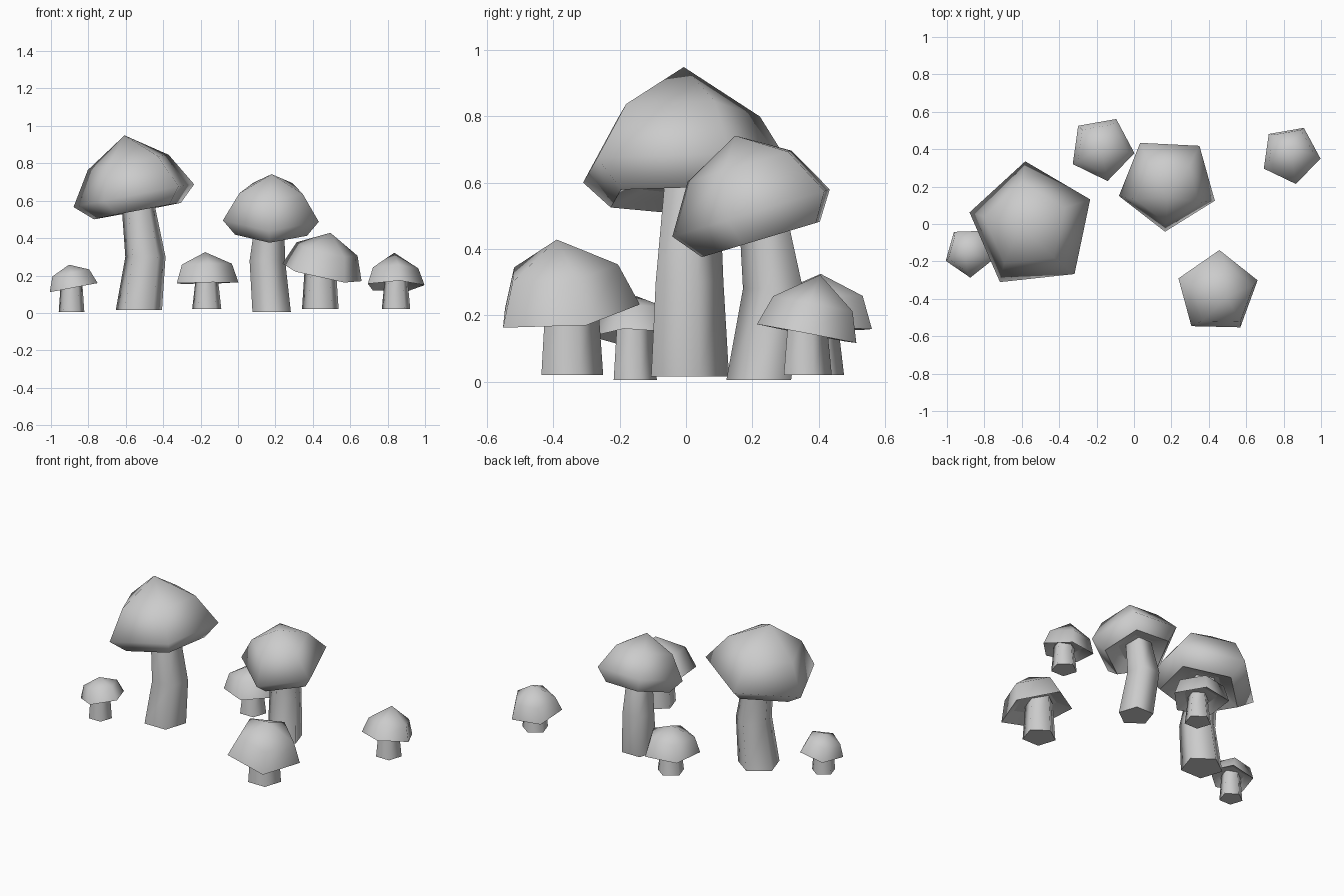
import bpy, bmesh
from math import radians, cos, sin
from mathutils import Vector

cube = bpy.data.objects.get("Cube")
if cube:
    bpy.data.objects.remove(cube)

grey = bpy.data.materials.new("soft_grey")
grey.use_nodes = True
grey.diffuse_color = (0.6, 0.6, 0.6, 1)
grey.node_tree.nodes["Principled BSDF"].inputs["Base Color"].default_value = (0.6, 0.6, 0.6, 1)

SIDES = 5


def finish(bm, name, sharp):
    """Smooth shading, with the listed rims kept sharp."""
    bmesh.ops.recalc_face_normals(bm, faces=bm.faces)
    for f in bm.faces:
        f.smooth = True
    for e in bm.edges:
        if any(e.verts[0] in r and e.verts[1] in r for r in sharp):
            e.smooth = False
    mesh = bpy.data.meshes.new(name)
    bm.to_mesh(mesh)
    bm.free()
    mesh.materials.append(grey)
    bpy.context.collection.objects.link(bpy.data.objects.new(name, mesh))


def ring(bm, centre, radius, phase, turn=None):
    pts = []
    for i in range(SIDES):
        a = radians(phase + i * 360 / SIDES)
        v = Vector((radius * cos(a), radius * sin(a), 0))
        if turn:
            v = turn @ v
        pts.append(bm.verts.new(centre + v))
    return pts


def bridge(bm, a, b):
    for i in range(SIDES):
        j = (i + 1) % SIDES
        bm.faces.new((a[i], a[j], b[j], b[i]))


def cap(name, centre, radius, phase, lean, height, profile, sharp_index):
    """Pentagonal cap: rings from the underside up to a pointed top."""
    bm = bmesh.new()
    axis = Vector((lean[0], lean[1], 1)).normalized()
    turn = Vector((0, 0, 1)).rotation_difference(axis)
    rings = [ring(bm, Vector(centre) + axis * h, radius * s, phase, turn) for s, h in profile]
    for a, b in zip(rings, rings[1:]):
        bridge(bm, a, b)
    bm.faces.new(rings[0])
    tip = bm.verts.new(Vector(centre) + axis * height)
    top = rings[-1]
    for i in range(SIDES):
        bm.faces.new((top[i], top[(i + 1) % SIDES], tip))
    finish(bm, name, [rings[0], rings[sharp_index]])


def stem(name, phase, sections):
    """Pentagonal stem through (x, y, z, radius) sections."""
    bm = bmesh.new()
    rings = [ring(bm, Vector(s[:3]), s[3], phase) for s in sections]
    for a, b in zip(rings, rings[1:]):
        bridge(bm, a, b)
    bm.faces.new(rings[0])
    bm.faces.new(rings[-1])
    finish(bm, name, [rings[0], rings[-1]])


# Tall mushrooms: caps tuck in below the widest ring
cap("tallest_cap", (-0.546, -0.01, 0.63), 0.347, 24, (-0.19, 0.01), 0.325,
    [(0.4, -0.04), (0.72, -0.085), (1, 0), (0.67, 0.18)], 1)
stem("tallest_stem", 18, [(-0.53, 0, 0.015, 0.13), (-0.495, 0, 0.3, 0.113), (-0.54, 0.01, 0.62, 0.09)])

cap("middle_cap", (0.18, 0.217, 0.515), 0.27, 51, (0, -0.3), 0.237,
    [(0.4, -0.04), (0.75, -0.085), (1, 0), (0.66, 0.145)], 1)
stem("middle_stem", 54, [(0.18, 0.23, 0.005, 0.108), (0.157, 0.272, 0.28, 0.1), (0.17, 0.24, 0.5, 0.08)])

# Short mushrooms: open-rimmed caps on straight tapered stems
# name, cap centre, radius, phase, lean, height, shoulder scale and height, stem base, stem radii
SHORT = [
    ("front", (0.446, -0.366, 0.21), 0.228, 16, (0.22, -0.11), 0.225, 0.77, 0.13, (0.44, -0.353, 0.02), 0.103, 0.086),
    ("back", (-0.172, 0.403, 0.16), 0.176, 64, (-0.02, 0.02), 0.165, 0.81, 0.1, (-0.167, 0.395, 0.02), 0.082, 0.06),
    ("outer", (0.837, 0.371, 0.143), 0.162, 64, (-0.01, 0.19), 0.182, 0.8, 0.092, (0.845, 0.36, 0.02), 0.08, 0.064),
    ("small", (-0.88, -0.15, 0.135), 0.137, 56, (-0.19, 0), 0.125, 0.77, 0.08, (-0.89, -0.16, 0.005), 0.072, 0.06),
]
for name, centre, r, phase, lean, height, s, h, base, r0, r1 in SHORT:
    cap(name + "_cap", centre, r, phase, lean, height, [(0.6, r * 0.2), (1, 0), (s, h)], 1)
    stem(name + "_stem", 18, [(*base, r0), (base[0], base[1], centre[2] + r * 0.25, r1)])
